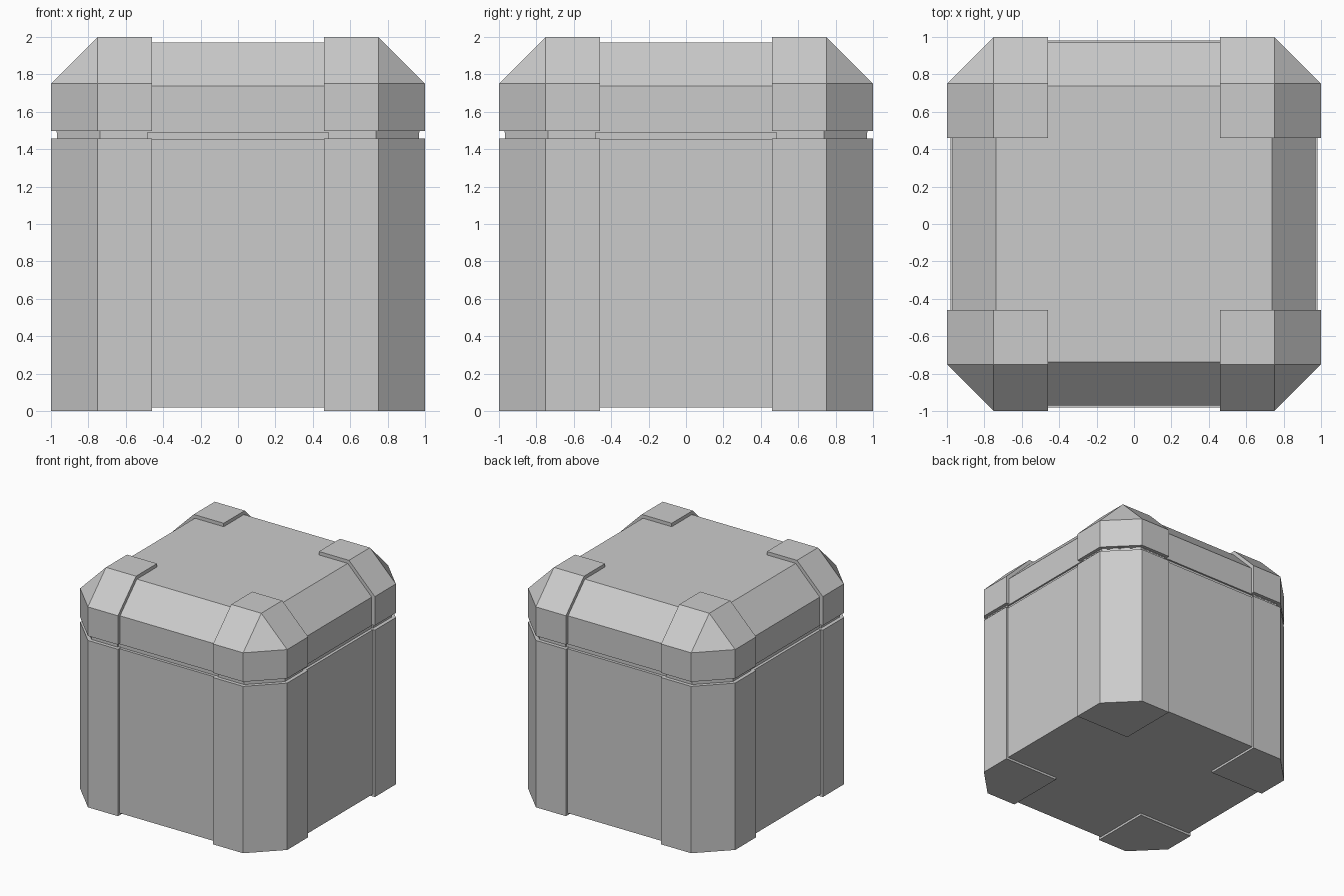
import bpy, bmesh, math

if "Cube" in bpy.data.objects:
    bpy.data.objects.remove(bpy.data.objects["Cube"])


def hull(name, points, mirror=False):
    """Convex flat-faced solid around the points, optionally repeated at all four corners."""
    bm = bmesh.new()
    for p in points:
        bm.verts.new(p)
    bmesh.ops.convex_hull(bm, input=bm.verts[:])
    bmesh.ops.dissolve_limit(bm, angle_limit=math.radians(1),
                             verts=bm.verts[:], edges=bm.edges[:])
    bmesh.ops.recalc_face_normals(bm, faces=bm.faces[:])
    mesh = bpy.data.meshes.new(name)
    bm.to_mesh(mesh)
    bm.free()
    obj = bpy.data.objects.new(name, mesh)
    bpy.context.collection.objects.link(obj)
    if mirror:
        mod = obj.modifiers.new("four_corners", 'MIRROR')
        mod.use_axis = (True, True, False)
        mod.use_mirror_merge = False
    return obj


def octagon(inset):
    """Chamfered square outline, moved inward by inset."""
    a, b = 1 - inset, 0.75 - 0.414 * inset
    quarter = [(a, b), (b, a)]
    return [(sx * x, sy * y) for sx in (1, -1) for sy in (1, -1) for x, y in quarter]


def corner(inset, inner):
    """Outline of one chamfered corner pad."""
    a, b = 1 - inset, 0.75 - 0.414 * inset
    return [(inner, inner), (a, inner), (a, b), (b, a), (inner, a)]


def square(lo, hi):
    return [(x, y) for x in (lo, hi) for y in (lo, hi)]


def layers(*pairs):
    return [(x, y, z) for outline, z in pairs for x, y in outline]


# Recessed panels of the body, seam and lid
hull("body_panels", layers((octagon(0.02), 0.02), (octagon(0.02), 1.455)))
hull("seam_core", layers((octagon(0.045), 1.40), (octagon(0.045), 1.55)))
hull("lid_panels", layers((octagon(0.03), 1.49), (octagon(0.03), 1.738),
                          (square(-0.738, 0.738), 1.97)))

# Raised corner pads, one modelled and mirrored to four
pad = corner(0, 0.46)
hull("body_corners", layers((pad, 0), (pad, 1.457)), True)
seam = corner(0.032, 0.485)
hull("seam_corners", layers((seam, 1.44), (seam, 1.52)), True)
hull("lid_corners", layers((pad, 1.497), (pad, 1.75), (square(0.46, 0.75), 2)), True)
